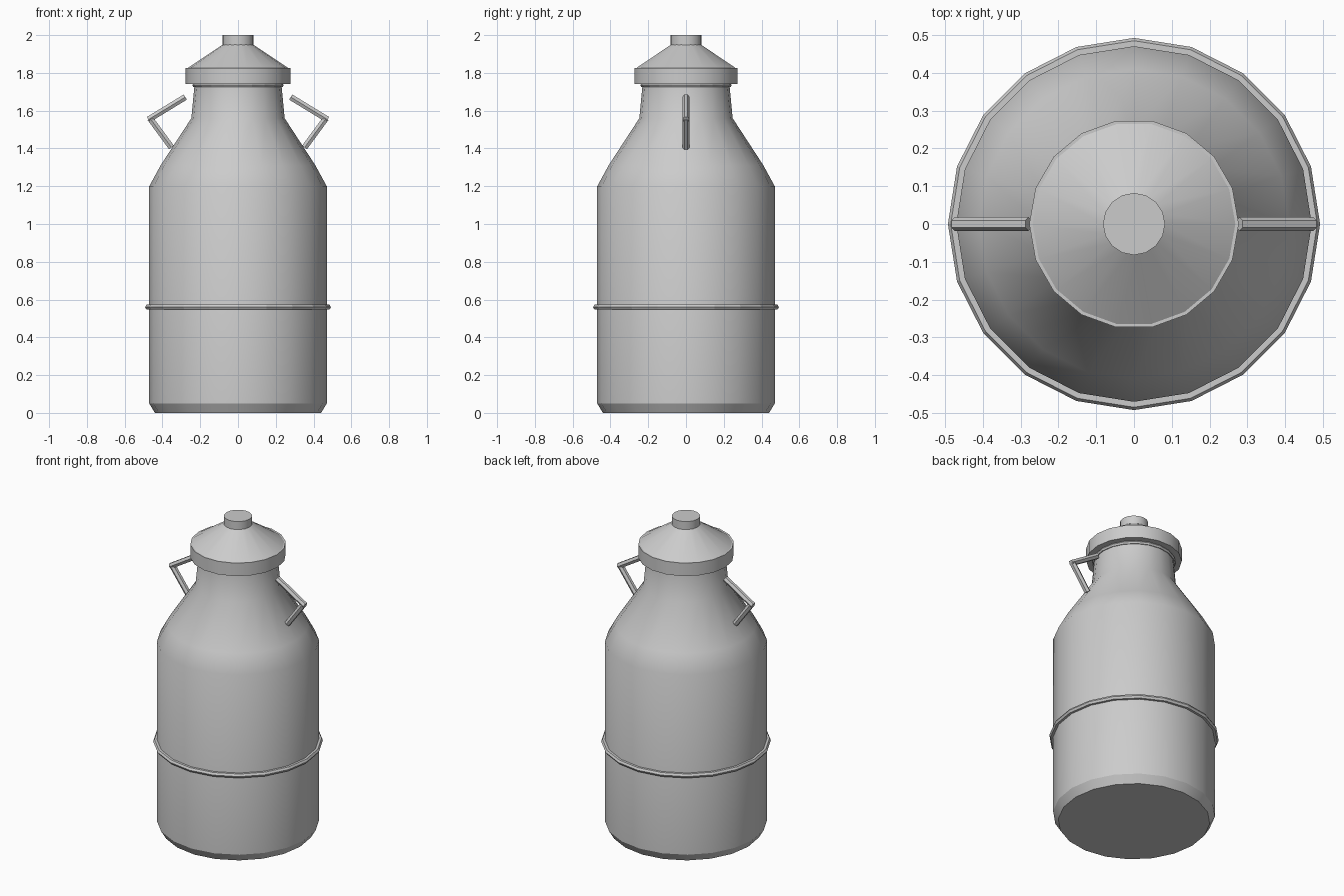
import bpy, bmesh
from math import cos, sin, pi, radians
from mathutils import Vector

if "Cube" in bpy.data.objects:
    bpy.data.objects.remove(bpy.data.objects["Cube"])


def finish(name, bm, smooth=True):
    bmesh.ops.recalc_face_normals(bm, faces=bm.faces)
    mesh = bpy.data.meshes.new(name)
    bm.to_mesh(mesh)
    bm.free()
    ob = bpy.data.objects.new(name, mesh)
    bpy.context.collection.objects.link(ob)
    if smooth:
        bpy.ops.object.select_all(action='DESELECT')
        ob.select_set(True)
        bpy.context.view_layer.objects.active = ob
        bpy.ops.object.shade_smooth_by_angle(angle=radians(30))
    return ob


def lathe(name, profile, sides):
    """Closed solid of revolution from (radius, height) pairs."""
    bm = bmesh.new()
    rings = [[bm.verts.new((r * cos(2 * pi * i / sides), r * sin(2 * pi * i / sides), z))
              for i in range(sides)] for r, z in profile]
    for a, b in zip(rings, rings[1:]):
        for i in range(sides):
            j = (i + 1) % sides
            bm.faces.new((a[i], a[j], b[j], b[i]))
    bm.faces.new(rings[0][::-1])
    bm.faces.new(rings[-1])
    return finish(name, bm)


def hoop(name, radius, thickness, z, sides, smooth=False):
    bpy.ops.mesh.primitive_torus_add(major_segments=sides, minor_segments=6,
                                     major_radius=radius, minor_radius=thickness,
                                     location=(0, 0, z))
    bpy.context.object.name = name


def rod(name, start, end, radius):
    start, end = Vector(start), Vector(end)
    axis = end - start
    side = Vector((0, 1, 0))
    other = axis.normalized().cross(side)
    bm = bmesh.new()
    rings = [[bm.verts.new(p + radius * (side * cos(pi * i / 3) + other * sin(pi * i / 3)))
              for i in range(6)] for p in (start, end)]
    for i in range(6):
        j = (i + 1) % 6
        bm.faces.new((rings[0][i], rings[0][j], rings[1][j], rings[1][i]))
    bm.faces.new(rings[0][::-1])
    bm.faces.new(rings[1])
    return finish(name, bm, smooth=False)


# can body with shoulder and neck
lathe("can_body", [(0.44, 0), (0.47, 0.05), (0.47, 1.2), (0.41, 1.31),
                   (0.247, 1.56), (0.23, 1.74)], 20)

# hoops around belly and mouth
hoop("belly_hoop", 0.477, 0.015, 0.56, 20)
hoop("neck_rim", 0.23, 0.012, 1.735, 20)

# lid: band, cone and knob
lathe("lid_band", [(0.277, 1.742), (0.277, 1.825)], 18)
lathe("lid_cone", [(0.268, 1.825), (0.08, 1.95)], 18)
lathe("lid_knob", [(0.082, 1.945), (0.082, 2.0)], 16)

# mirrored pair of two-rod handles
for label, s in (("left", -1), ("right", 1)):
    rod(f"handle_upper_{label}", (s * 0.279, 0, 1.672), (s * 0.474, 0, 1.553), 0.0185)
    rod(f"handle_lower_{label}", (s * 0.466, 0, 1.56), (s * 0.352, 0, 1.405), 0.0185)
